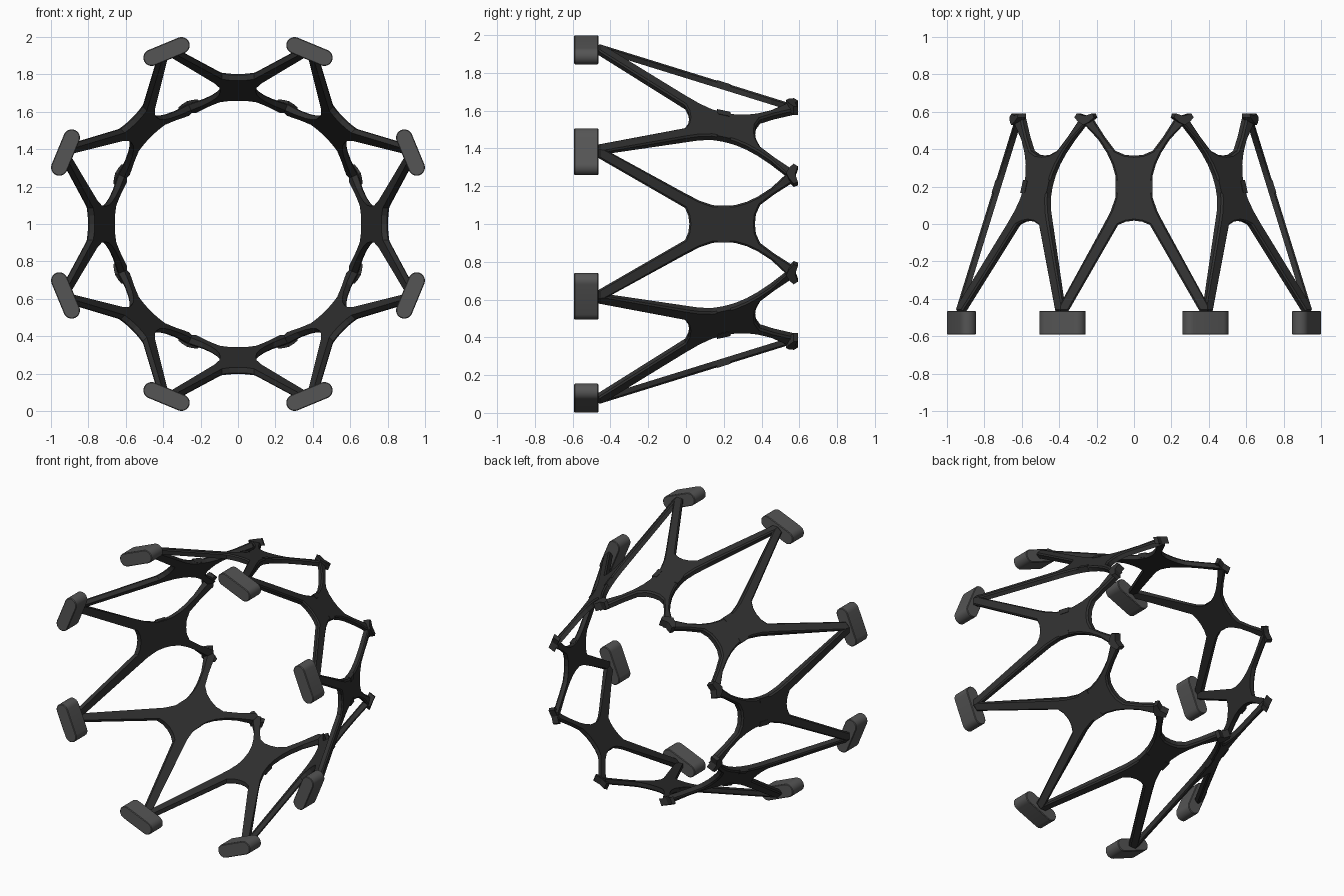
import bpy, bmesh, math
from mathutils import Matrix

if "Cube" in bpy.data.objects:
    bpy.data.objects.remove(bpy.data.objects["Cube"])

N = 8
STEP = 2 * math.pi / N
TAN = math.tan(STEP / 2)


def material(name, g):
    m = bpy.data.materials.new(name)
    m.diffuse_color = (g, g, g, 1)
    m.use_nodes = True
    m.node_tree.nodes["Principled BSDF"].inputs["Base Color"].default_value = m.diffuse_color
    return m


DARK = material("dark_frame", 0.03)
GREY = material("grey_pad", 0.09)


def outer(y):
    # radial height of the frame's outer, tapered surface
    return 0.81 - 0.31 * y


def prism(outline, rise=0.0, depth=0.038, bevel=0.0, h=outer):
    """Plate from an (x, y) outline; x=None lies on the seam with its neighbour."""
    bm = bmesh.new()
    rings = []
    for off in (rise, -depth):
        ring = []
        for side, x, y in outline:
            z = h(y) + off
            ring.append(bm.verts.new((side * (z * TAN if x is None else x), y, z)))
        rings.append(ring)
    top, bot = rings
    n = len(outline)
    bm.faces.new(top)
    bm.faces.new(bot[::-1])
    for i in range(n):
        j = (i + 1) % n
        bm.faces.new((top[j], top[i], bot[i], bot[j]))
    bmesh.ops.recalc_face_normals(bm, faces=bm.faces)
    if bevel:
        rim = []
        for i in range(n):
            j = (i + 1) % n
            if not (outline[i][1] is None and outline[j][1] is None):
                rim.append(bm.edges.get((top[i], top[j])))
        bmesh.ops.bevel(bm, geom=rim, offset=bevel, segments=1, affect='EDGES')
    return bm


def ring_of(bm, name, mat, phase, smooth=False):
    """Place eight linked copies around the y axis, centred at z = 1."""
    me = bpy.data.meshes.new(name)
    bm.to_mesh(me)
    bm.free()
    me.materials.append(mat)
    for k in range(N):
        ob = bpy.data.objects.new(f"{name}_{k + 1}", me)
        bpy.context.collection.objects.link(ob)
        ob.matrix_world = (Matrix.Translation((0, 0, 1))
                           @ Matrix.Rotation((k + phase) * STEP, 4, 'Y'))
        if smooth and k == 0:
            bpy.context.view_layer.objects.active = ob
            ob.select_set(True)
            bpy.ops.object.shade_smooth_by_angle(angle=math.radians(30))
            ob.select_set(False)


def mirrored(right):
    pts = [(1, x, y) for x, y in right]
    return pts + [(-1, x, y) for x, y in reversed(right) if x != 0]


# X-shaped struts: long legs to the front, short curved arms to the back
strut = mirrored([
    (0, 0.018), (0.045, 0.012), (0.085, -0.005), (0.35, -0.465),
    (None, -0.465), (None, -0.41),
    (0.16, 0.0), (0.124, 0.07), (0.10, 0.14), (0.095, 0.2), (0.10, 0.26),
    (0.117, 0.32), (0.145, 0.38), (0.19, 0.45),
    (None, 0.53), (None, 0.575),
    (0.225, 0.575), (0.155, 0.465), (0.10, 0.392), (0.05, 0.37), (0, 0.365)])
ring_of(prism(strut, bevel=0.009), "x_strut", DARK, 0)

# Small raised bands on both sides of each waist
for s, side in ((1, "right"), (-1, "left")):
    band = [(s, 0.066, 0.17), (s, 0.099, 0.165), (s, 0.099, 0.235), (s, 0.066, 0.23)]
    ring_of(prism(band, rise=0.003, depth=0.03), f"waist_band_{side}", DARK, 0)

# Flared chevron caps where the back arms meet
cap = mirrored([(0, 0.53), (0.03, 0.545), (0.057, 0.57), (0.045, 0.592), (0, 0.578)])
ring_of(prism(cap, rise=0.012, depth=0.036,
              h=lambda y: outer(y) / math.cos(STEP / 2)), "back_tip", DARK, 0.5)

# Stadium-shaped pads at the front leg ends
HALF, RAD, R = 0.086, 0.0445, 0.998
bm = bmesh.new()
rim = []
for s in (1, -1):
    for i in range(13):
        a = -math.pi / 2 + math.pi * i / 12
        rim.append(bm.verts.new((s * (HALF + RAD * math.cos(a)), -0.592,
                                 R + s * RAD * math.sin(a))))
face = bm.faces.new(rim)
ext = bmesh.ops.extrude_face_region(bm, geom=[face])
bmesh.ops.translate(bm, vec=(0, 0.128, 0),
                    verts=[v for v in ext["geom"] if isinstance(v, bmesh.types.BMVert)])
bmesh.ops.recalc_face_normals(bm, faces=bm.faces)
ends = [e for e in bm.edges if abs(e.verts[0].co.y - e.verts[1].co.y) < 1e-5]
bmesh.ops.bevel(bm, geom=ends, offset=0.004, segments=1, affect='EDGES')
ring_of(bm, "foot_pad", GREY, 0.5, smooth=True)
